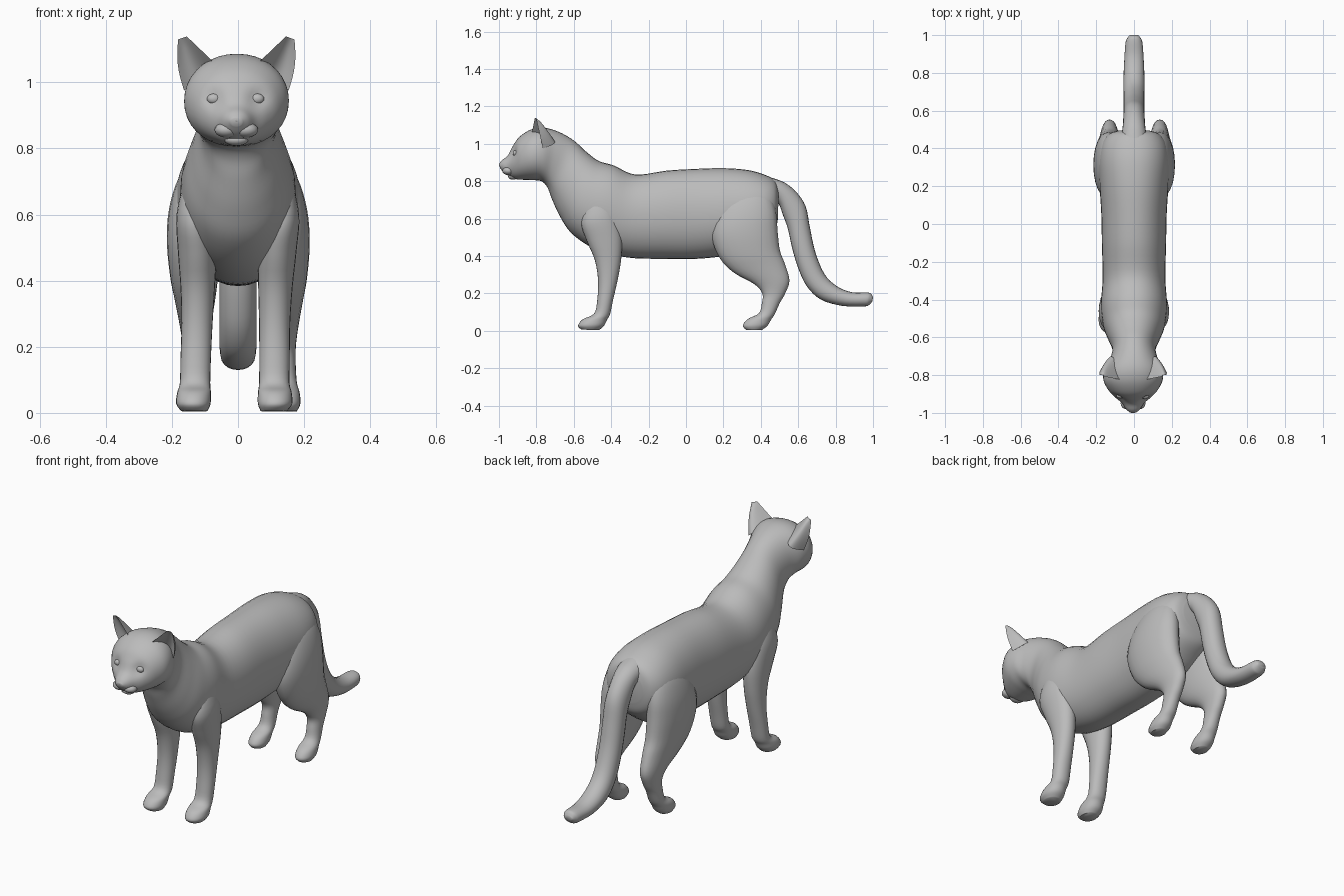
import bpy, bmesh, math
from mathutils import Vector
from mathutils.bvhtree import BVHTree

grey = bpy.data.materials.new("soft_grey")
grey.diffuse_color = (0.5, 0.5, 0.5, 1)


def finish(name, bm, angle=55):
    bmesh.ops.recalc_face_normals(bm, faces=bm.faces)
    me = bpy.data.meshes.new(name)
    bm.to_mesh(me)
    bm.free()
    me.materials.append(grey)
    ob = bpy.data.objects.new(name, me)
    bpy.context.collection.objects.link(ob)
    bpy.ops.object.select_all(action='DESELECT')
    ob.select_set(True)
    bpy.context.view_layer.objects.active = ob
    bpy.ops.object.shade_smooth_by_angle(angle=math.radians(angle))
    return ob


def smooth_path(rows, steps):
    """Catmull-Rom interpolation of section rows."""
    out = []
    for i in range(len(rows) - 1):
        p0, p1, p2, p3 = (rows[max(i - 1, 0)], rows[i], rows[i + 1],
                          rows[min(i + 2, len(rows) - 1)])
        for s in range(steps):
            t = s / steps
            out.append([0.5 * (2 * b + (c - a) * t + (2 * a - 5 * b + 4 * c - d) * t * t
                               + (3 * b - a - 3 * c + d) * t ** 3)
                        for a, b, c, d in zip(p0, p1, p2, p3)])
    out.append(list(rows[-1]))
    return out


def power(v, p):
    return math.copysign(abs(v) ** (2 / p), v)


def bridge(bm, rings):
    n = len(rings[0])
    for a, b in zip(rings, rings[1:]):
        for i in range(n):
            j = (i + 1) % n
            bm.faces.new((a[i], a[j], b[j], b[i]))
    bm.faces.new(rings[0])
    bm.faces.new(rings[-1])


def loft(rows, n=28, steps=4, p=2.1):
    """Rows: centre x, side outline point A (y, z), opposite point B (y, z), half width."""
    bm = bmesh.new()
    rings = []
    for x, ay, az, by, bz, w in smooth_path(rows, steps):
        ring = []
        for i in range(n):
            a = 2 * math.pi * i / n
            c, s = power(math.cos(a), p), power(math.sin(a), p)
            ring.append(bm.verts.new((x + w * s, (ay + by) / 2 + (ay - by) / 2 * c,
                                      (az + bz) / 2 + (az - bz) / 2 * c)))
        rings.append(ring)
    bridge(bm, rings)
    return bm


def ellipsoid(name, centre, radii):
    bm = bmesh.new()
    bmesh.ops.create_uvsphere(bm, u_segments=16, v_segments=10, radius=1)
    for v in bm.verts:
        v.co = Vector(centre) + Vector([a * b for a, b in zip(v.co, radii)])
    return finish(name, bm)


# Head, neck and torso in one continuous skin
body = loft([
    (-.005, -1.0, .892, -.993, .868, .018),
    (-.005, -.985, .912, -.972, .845, .038),
    (-.005, -.953, .938, -.942, .825, .060),
    (-.005, -.925, .990, -.912, .812, .094),
    (-.005, -.890, 1.038, -.870, .808, .130),
    (-.005, -.830, 1.076, -.820, .806, .157),
    (-.003, -.760, 1.086, -.772, .800, .152),
    (0, -.680, 1.064, -.740, .765, .125),
    (0, -.600, 1.018, -.715, .700, .115),
    (0, -.530, .955, -.670, .605, .138),
    (0, -.465, .908, -.605, .515, .163),
    (0, -.385, .884, -.480, .435, .175),
    (0, -.270, .836, -.310, .392, .166),
    (0, -.100, .857, -.100, .385, .170),
    (0, .050, .866, .050, .385, .173),
    (0, .200, .870, .200, .400, .182),
    (0, .330, .860, .330, .430, .188),
    (0, .420, .835, .420, .490, .172),
    (0, .475, .805, .475, .540, .135),
    (0, .495, .760, .492, .600, .085)], n=36, steps=5)

# Eye sockets pressed into the face
EYES = (-.073, .058)
for v in body.verts:
    if v.co.y < -.84:
        for ex in EYES:
            d2 = (v.co.x - ex) ** 2 + (v.co.z - .95) ** 2
            v.co.y += .016 * math.exp(-d2 / .03 ** 2)
tree = BVHTree.FromBMesh(body)
finish("body", body)

for side, ex in zip(("left", "right"), EYES):
    hit = tree.ray_cast(Vector((ex, -2, .95)), Vector((0, 1, 0)))[0]
    ellipsoid(side + "_eye", (ex, hit.y + .004, .95), (.021, .014, .016))

# Muzzle details
ellipsoid("nose", (-.005, -.978, .888), (.024, .021, .018))
ellipsoid("chin", (-.005, -.925, .826), (.036, .026, .018))
for s in (-1, 1):
    ellipsoid("cheek_pad", (-.005 + s * .030, -.950, .856), (.036, .032, .023))


# Ears: tapering shells with a hollow front
def ear(s):
    bm = bmesh.new()
    inner, outer = Vector((.062, -.825, 1.055)), Vector((.158, -.765, .975))
    tip_in, tip_out = Vector((.150, -.808, 1.139)), Vector((.176, -.800, 1.130))
    rings = []
    for k in range(9):
        t = k / 8
        a, b = inner.lerp(tip_in, t), outer.lerp(tip_out, t)
        b.x += .010 * math.sin(math.pi * t)
        depth = .085 * (1 - t) ** 0.8 + .007
        ring = []
        for i in range(17):                     # rounded back
            u = i / 16
            ring.append(a.lerp(b, u) + Vector((0, depth * math.sin(math.pi * u), 0)))
        for i in range(15, 0, -1):              # hollow front
            u = i / 16
            ring.append(a.lerp(b, u) + Vector((0, .5 * depth * math.sin(math.pi * u), 0)))
        rings.append([bm.verts.new((s * c.x - .005, c.y, c.z)) for c in ring])
    bridge(bm, rings)
    finish("ear", bm, 50)


# Legs, listed from the sole up into the shoulder or hip
FRONT_LEG = [
    (.132, -.560, .007, -.465, .004, .040),
    (.135, -.577, .028, -.438, .028, .052),
    (.133, -.552, .062, -.422, .060, .051),
    (.130, -.492, .092, -.406, .090, .046),
    (.128, -.475, .160, -.390, .165, .046),
    (.124, -.470, .270, -.366, .270, .047),
    (.122, -.488, .380, -.347, .380, .052),
    (.124, -.530, .480, -.343, .500, .058),
    (.132, -.560, .580, -.375, .620, .054),
    (.125, -.530, .690, -.420, .710, .038)]
HIND_LEG = [
    (.138, .320, .006, .405, .004, .034),
    (.138, .304, .028, .436, .028, .045),
    (.137, .330, .063, .455, .060, .044),
    (.135, .390, .095, .475, .090, .038),
    (.134, .406, .150, .502, .150, .036),
    (.133, .408, .200, .530, .200, .038),
    (.133, .365, .250, .553, .270, .046),
    (.133, .255, .312, .528, .360, .060),
    (.135, .180, .390, .502, .430, .072),
    (.136, .138, .500, .490, .530, .080),
    (.132, .150, .600, .482, .630, .077),
    (.118, .200, .700, .455, .720, .062),
    (.095, .260, .780, .400, .790, .032)]


def leg(name, rows, s, shift):
    # the stance shift fades out toward the top of the leg
    placed = [(s * r[0] + shift * max(0, 1 - r[2] / .6),) + r[1:] for r in rows]
    finish(name, loft(placed, n=24))


for s, side in ((-1, "left"), (1, "right")):
    ear(s)
    leg(side + "_front_leg", FRONT_LEG, s, -.024 if s > 0 else 0)
    leg(side + "_hind_leg", HIND_LEG, s, .006)

# Tail, sweeping down and curling back
finish("tail", loft([
    (0, .400, .835, .400, .720, .070),
    (0, .480, .812, .455, .700, .066),
    (0, .535, .788, .495, .680, .060),
    (0, .592, .740, .520, .615, .057),
    (0, .640, .665, .545, .545, .056),
    (0, .663, .550, .568, .440, .056),
    (0, .692, .420, .600, .335, .056),
    (0, .740, .305, .645, .240, .056),
    (0, .805, .240, .720, .168, .056),
    (0, .885, .207, .835, .134, .052),
    (0, .965, .205, .950, .131, .045),
    (0, .988, .200, .978, .138, .036),
    (0, 1.0, .182, .997, .158, .024)], n=20))
